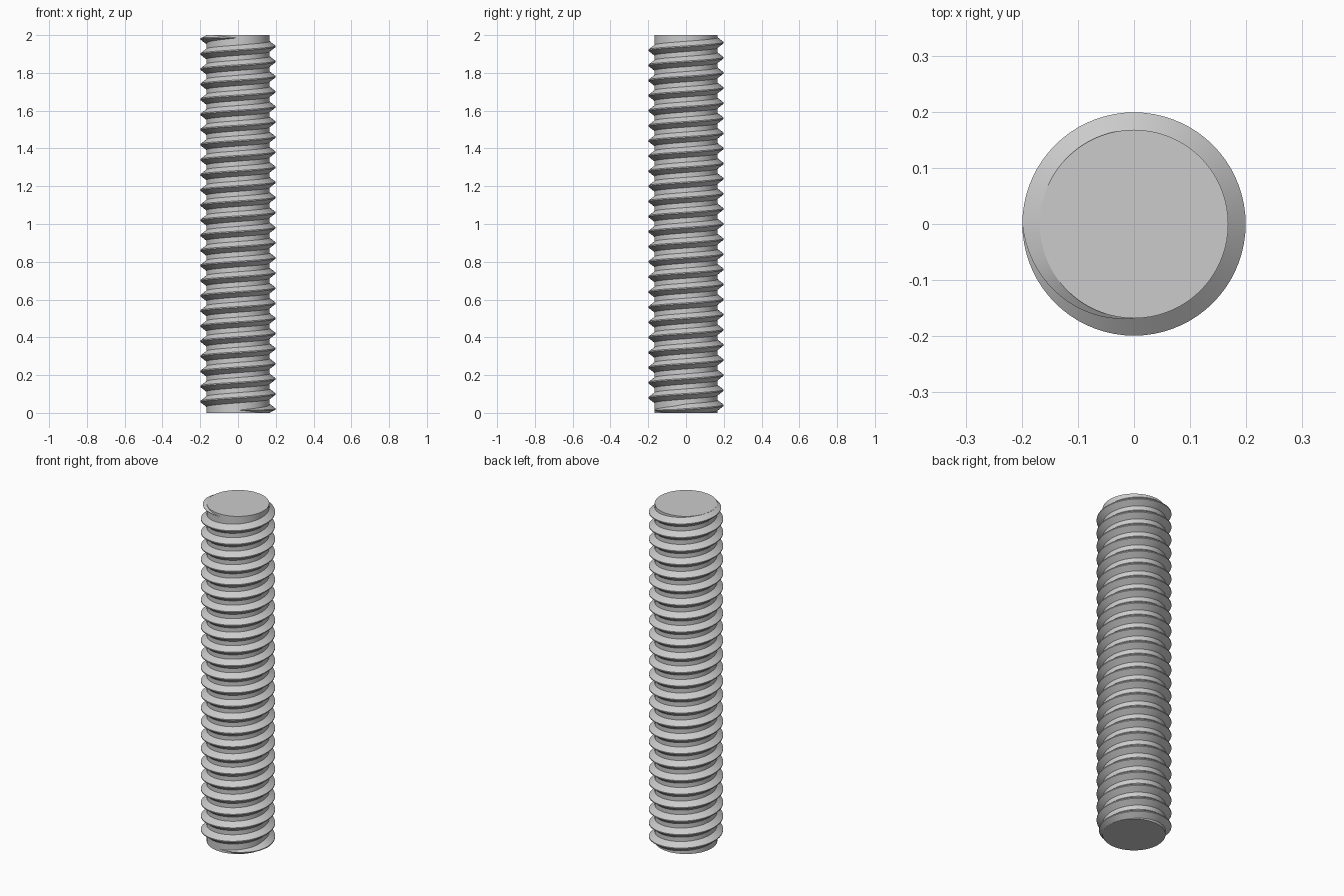
import bpy
import bmesh
import math

cube = bpy.data.objects.get("Cube")
if cube:
    bpy.data.objects.remove(cube, do_unlink=True)

LENGTH = 2.0
ROOT_R, CREST_R = 0.168, 0.199
PITCH = 0.08
SEGMENTS = 72                  # steps in one turn
HALF_BASE, HALF_CREST = 0.028, 0.003
END_MARGIN = 0.015             # height where the thread runs out

steel = bpy.data.materials.new("grey steel")
steel.use_nodes = True
steel.diffuse_color = (0.6, 0.6, 0.6, 1)
steel.node_tree.nodes["Principled BSDF"].inputs["Base Color"].default_value = (0.6, 0.6, 0.6, 1)


def finish(name, bm):
    """Turn a bmesh into a smooth object with sharp edges kept."""
    bmesh.ops.recalc_face_normals(bm, faces=bm.faces)
    mesh = bpy.data.meshes.new(name)
    bm.to_mesh(mesh)
    bm.free()
    mesh.materials.append(steel)
    mesh.shade_smooth()
    mesh.set_sharp_from_angle(angle=math.radians(30))
    obj = bpy.data.objects.new(name, mesh)
    bpy.context.collection.objects.link(obj)
    return obj


def clamp(value, low, high):
    return max(low, min(high, value))


# Plain round core with flat ends
bm = bmesh.new()
bmesh.ops.create_cone(bm, cap_ends=True, segments=SEGMENTS,
                      radius1=ROOT_R, radius2=ROOT_R, depth=LENGTH)
bmesh.ops.translate(bm, verts=bm.verts, vec=(0, 0, LENGTH / 2))
finish("rod_core", bm)

# Right-handed thread: a tooth section swept up a helix, fading out at each end
bm = bmesh.new()
steps = round(LENGTH / PITCH) * SEGMENTS
sunk_r = ROOT_R - 0.001
rings = []
for i in range(steps + 1):
    angle = -math.pi / 2 + 2 * math.pi * i / SEGMENTS
    fade = clamp(min(i, steps - i) / (SEGMENTS / 4), 0.02, 1)
    centre = clamp(PITCH * i / SEGMENTS, END_MARGIN, LENGTH - END_MARGIN)
    crest_r = ROOT_R + (CREST_R - ROOT_R) * fade
    section = [(sunk_r, -HALF_BASE * fade), (crest_r, -HALF_CREST * fade),
               (crest_r, HALF_CREST * fade), (sunk_r, HALF_BASE * fade)]
    rings.append([bm.verts.new((r * math.cos(angle), r * math.sin(angle),
                                clamp(centre + dz, 0, LENGTH)))
                  for r, dz in section])

for lower, upper in zip(rings, rings[1:]):
    for k in range(4):
        n = (k + 1) % 4
        bm.faces.new((lower[k], upper[k], upper[n], lower[n]))
bm.faces.new(rings[0])
bm.faces.new(rings[-1])
finish("screw_thread", bm)
